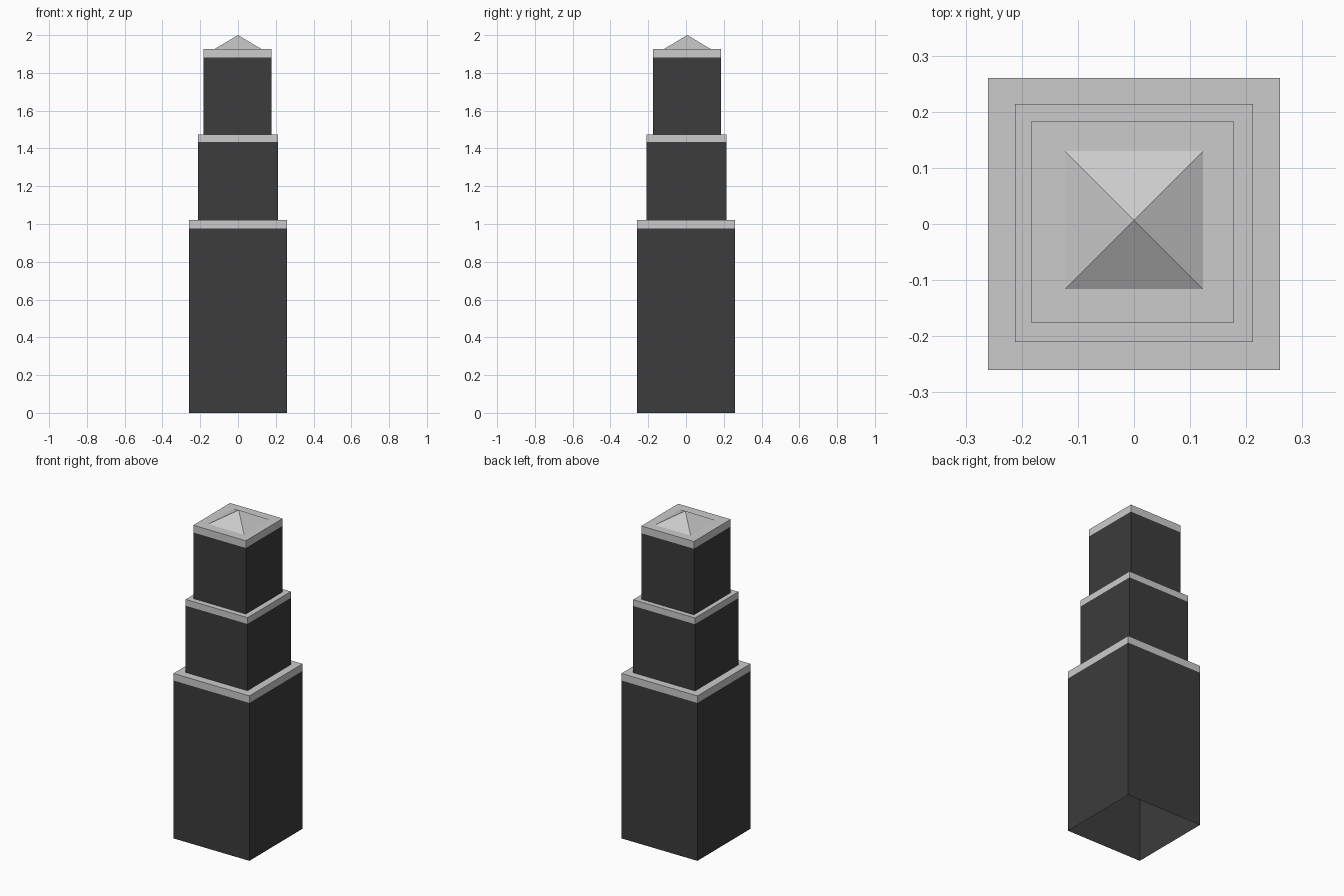
import bpy, bmesh

if "Cube" in bpy.data.objects:
    bpy.data.objects.remove(bpy.data.objects["Cube"])

# Dark wall finish; the trim and roof keep the default grey
dark = bpy.data.materials.new("dark_wall")
dark.diffuse_color = (0.045, 0.045, 0.045, 1)
dark.use_nodes = True
dark.node_tree.nodes["Principled BSDF"].inputs["Base Color"].default_value = dark.diffuse_color


def block(name, half, centre, z0, z1, open_top=False, mat=None):
    """Square box without its hidden underside, optionally also open on top."""
    bm = bmesh.new()
    bmesh.ops.create_cube(bm, size=1)
    for v in bm.verts:
        v.co = (centre[0] + v.co.x * 2 * half,
                centre[1] + v.co.y * 2 * half,
                z1 if v.co.z > 0 else z0)
    bm.normal_update()
    drop = [f for f in bm.faces
            if f.normal.z < -0.5 or (open_top and f.normal.z > 0.5)]
    bmesh.ops.delete(bm, geom=drop, context='FACES')
    return finish(bm, name, mat)


def finish(bm, name, mat=None):
    mesh = bpy.data.meshes.new(name)
    bm.to_mesh(mesh)
    bm.free()
    if mat:
        mesh.materials.append(mat)
    obj = bpy.data.objects.new(name, mesh)
    bpy.context.collection.objects.link(obj)
    return obj


# Stacked tiers: name, half width, centre, base, trim start, top
tiers = [
    ("lower", 0.26, (0, 0), 0.0, 0.977, 1.021),
    ("middle", 0.212, (0, 0.002), 1.021, 1.434, 1.473),
    ("upper", 0.18, (-0.003, 0.004), 1.473, 1.882, 1.927),
]
for name, half, centre, base, trim, top in tiers:
    block(name + "_wall", half, centre, base, trim, open_top=True, mat=dark)
    block(name + "_trim", half, centre, trim, top)

# Pyramid roof: a box whose top is collapsed to the apex
half, cx, cy = 0.123, 0.0, 0.007
bm = bmesh.new()
base = [bm.verts.new((cx + sx * half, cy + sy * half, 1.927))
        for sx, sy in ((-1, -1), (1, -1), (1, 1), (-1, 1))]
apex = bm.verts.new((cx, cy, 2.0))
for i in range(4):
    bm.faces.new((base[i], base[(i + 1) % 4], apex))
finish(bm, "pyramid_roof")
